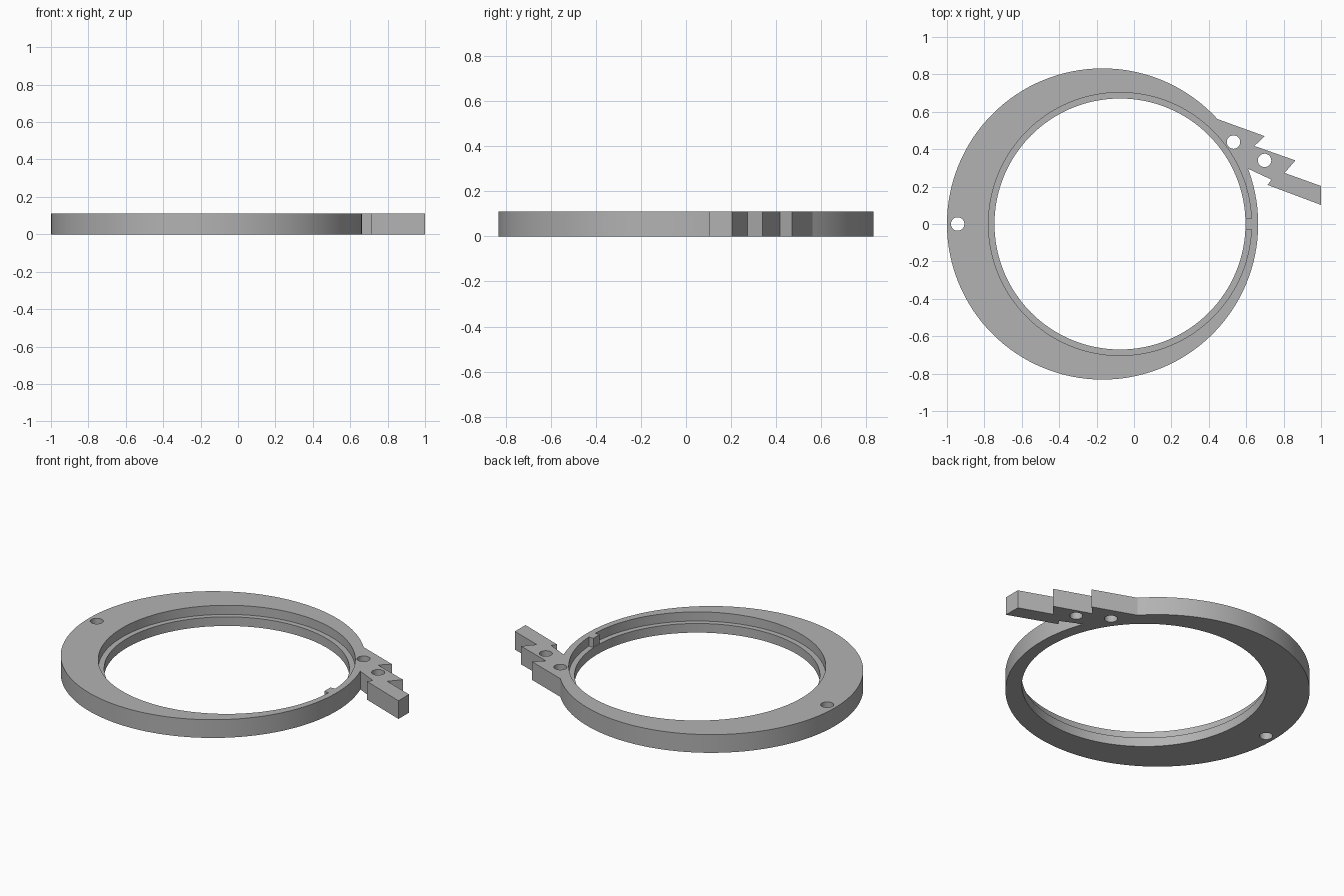
import bpy
import bmesh
from math import radians
from mathutils import Matrix

if "Cube" in bpy.data.objects:
    bpy.data.objects.remove(bpy.data.objects["Cube"])

HEIGHT = 0.11
LEDGE_Z = 0.055
BORE_X = -0.075

grey = bpy.data.materials.new("plain grey")
grey.use_nodes = True
grey.diffuse_color = (0.45, 0.45, 0.45, 1)
grey.node_tree.nodes["Principled BSDF"].inputs["Base Color"].default_value = (0.45, 0.45, 0.45, 1)


def add_object(name, bm):
    bmesh.ops.recalc_face_normals(bm, faces=bm.faces)
    mesh = bpy.data.meshes.new(name)
    bm.to_mesh(mesh)
    bm.free()
    mesh.materials.append(grey)
    obj = bpy.data.objects.new(name, mesh)
    bpy.context.collection.objects.link(obj)
    return obj


def disc(name, x, y, radius, z0, z1, sides):
    bm = bmesh.new()
    bmesh.ops.create_cone(bm, cap_ends=True, segments=sides, radius1=radius, radius2=radius,
                          depth=z1 - z0, matrix=Matrix.Translation((x, y, (z0 + z1) / 2)))
    return add_object(name, bm)


def prism(name, outline, z0, z1):
    bm = bmesh.new()
    face = bm.faces.new([bm.verts.new((x, y, z0)) for x, y in outline])
    side = bmesh.ops.extrude_face_region(bm, geom=[face])["geom"]
    top = [v for v in side if isinstance(v, bmesh.types.BMVert)]
    bmesh.ops.translate(bm, verts=top, vec=(0, 0, z1 - z0))
    return add_object(name, bm)


def combine(target, tool, operation):
    mod = target.modifiers.new(operation.title(), "BOOLEAN")
    mod.operation = operation
    mod.solver = "EXACT"
    mod.object = tool
    bpy.context.view_layer.objects.active = target
    bpy.ops.object.modifier_apply(modifier=mod.name)
    bpy.data.objects.remove(tool)


# Eccentric ring body
ring = disc("ring_with_jagged_arm", -0.168, 0, 0.832, 0, HEIGHT, 128)

# Lightning-shaped arm, rooted inside the ring wall
arm = prism("jagged_arm", [(0.43, 0.567), (0.698, 0.47), (0.644, 0.417), (0.863, 0.34),
                           (0.805, 0.273), (1, 0.203), (1, 0.102), (0.714, 0.209),
                           (0.735, 0.237), (0.6, 0.3), (0.4, 0.5)], 0, HEIGHT)
combine(ring, arm, "UNION")

# Off-centre bore with a wider recess above the ledge
combine(ring, disc("bore_cutter", BORE_X, 0, 0.671, -0.1, 0.2, 128), "DIFFERENCE")
combine(ring, disc("recess_cutter", BORE_X, 0, 0.703, LEDGE_Z, 0.2, 128), "DIFFERENCE")

# Small key tab standing on the ledge
tab = prism("key_tab", [(0.597, -0.03), (0.645, -0.03), (0.645, 0.03), (0.597, 0.03)],
            LEDGE_Z - 0.02, HEIGHT)
combine(ring, tab, "UNION")

# Pin holes through the arm and the thick side of the ring
for x, y in [(0.532, 0.438), (0.698, 0.34), (-0.943, 0)]:
    combine(ring, disc("hole_cutter", x, y, 0.036, -0.1, 0.2, 32), "DIFFERENCE")

# Smooth round walls, crisp corners
bpy.ops.object.select_all(action="DESELECT")
ring.select_set(True)
bpy.context.view_layer.objects.active = ring
bpy.ops.object.shade_smooth_by_angle(angle=radians(20))
